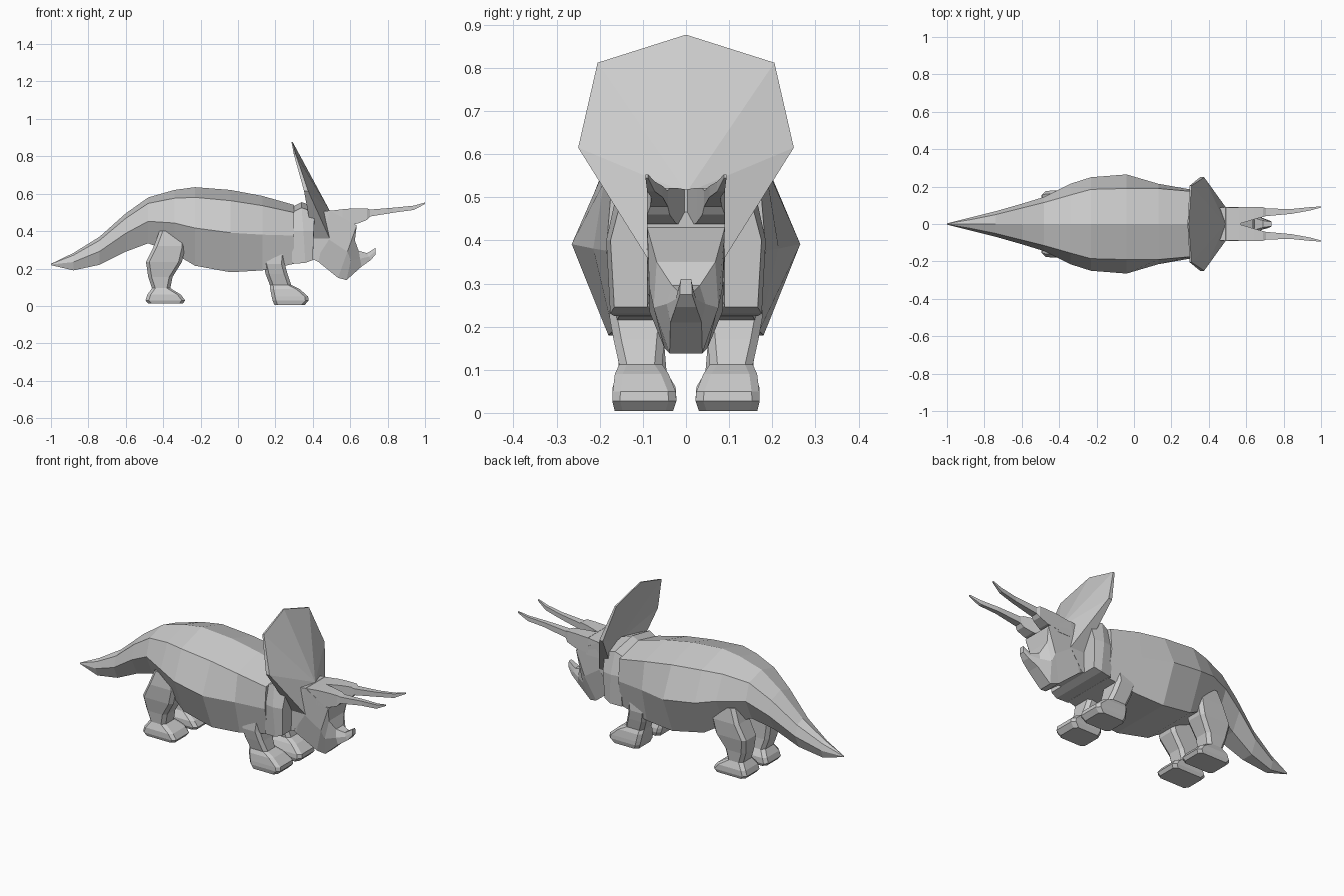
import bpy, bmesh
from mathutils import Vector


def make(name, verts, faces):
    mesh = bpy.data.meshes.new(name)
    mesh.from_pydata([Vector(v) for v in verts], [], faces)
    bm = bmesh.new()
    bm.from_mesh(mesh)
    bmesh.ops.remove_doubles(bm, verts=bm.verts, dist=0.0005)
    bmesh.ops.recalc_face_normals(bm, faces=bm.faces)
    bm.to_mesh(mesh)
    bm.free()
    ob = bpy.data.objects.new(name, mesh)
    bpy.context.collection.objects.link(ob)
    return ob


def loft(name, rings):
    n = len(rings[0])
    verts = [p for r in rings for p in r]
    faces = []
    for i in range(len(rings) - 1):
        for j in range(n):
            k = (j + 1) % n
            faces.append((i * n + j, i * n + k, (i + 1) * n + k, (i + 1) * n + j))
    last = (len(rings) - 1) * n
    faces += [tuple(range(n)), tuple(range(last, last + n))]
    return make(name, verts, faces)


def mirrored(half):
    return half + [(x, -y, z) for x, y, z in reversed(half) if y > 1e-6]


def flip(ring, s):
    return [(x, y * s, z) for x, y, z in ring]


# Body and tail: x, top z, bottom z, half width, upper half width, lower half width
body = [
    (-1.0, .225, .218, .003, .002, .002),
    (-.88, .283, .19, .033, .022, .018),
    (-.74, .37, .22, .068, .05, .035),
    (-.60, .495, .29, .108, .085, .055),
    (-.48, .58, .335, .145, .115, .09),
    (-.34, .62, .28, .215, .155, .13),
    (-.23, .635, .215, .25, .185, .165),
    (-.04, .62, .18, .265, .19, .18),
    (.13, .588, .19, .215, .19, .17),
    (.30, .54, .225, .185, .175, .155),
]
rings = []
for x, t, b, w, u, l in body:
    h = t - b
    rings.append(mirrored([(x, 0, t), (x, u, t - .13 * h), (x, w, b + .48 * h), (x, l, b)]))
loft("body", rings)

# Neck collar, leaning slightly forward towards the bottom
collar = []
for xt, xb, t, b, w in [(.29, .29, .53, .225, .175), (.34, .36, .555, .23, .185), (.41, .40, .53, .245, .175)]:
    collar.append(mirrored([(xt, 0, t), (xt, w * .85, t - .03), ((xt + xb) / 2, w, .40), (xb, w * .95, b)]))
loft("neck_collar", collar)

# Neck frill: front x, y, z, thickness towards the back
outline = [(.292, 0, .877, .006), (.308, .205, .812, .01), (.375, .25, .615, .022),
           (.49, .09, .36, .09), (.415, .09, .245, .03)]
outline += [(x, -y, z, d) for x, y, z, d in reversed(outline) if y > 0]
n = len(outline)
verts = [(x, y, z) for x, y, z, d in outline] + [(x - d, y, z) for x, y, z, d in outline]
verts += [(.49, 0, .51), (.42, 0, .51)]
faces = []
for i in range(n):
    j = (i + 1) % n
    faces += [(i, j, 2 * n), (n + i, n + j, 2 * n + 1), (i, j, n + j, n + i)]
make("neck_frill", verts, faces)

# Head and beak: top x, z, half width; bottom x, z, half width; middle half width
head = [
    (.42, .50, .085, .40, .25, .08, .088),
    (.49, .51, .09, .43, .235, .085, .09),
    (.635, .43, .09, .535, .15, .05, .085),
    (.625, .35, .068, .58, .138, .038, .075),
    (.645, .295, .032, .66, .21, .036, .045),
    (.69, .282, .018, .71, .245, .024, .024),
    (.735, .31, .012, .735, .275, .014, .014),
]
loft("head", [mirrored([(xt, wt, zt), ((xt + xb) / 2, wm, (zt + zb) / 2), (xb, wb, zb)])
              for xt, zt, wt, xb, zb, wb, wm in head])

# Brow block behind the horns
loft("brow", [[(x, -.09, .42), (x, .09, .42), (x, .088, z), (x, -.088, z)]
              for x, z in [(.46, .505), (.57, .518)]])

# Brow horns: x, inner y, outer y, low z, high z
horn = [
    (.56, .0, .09, .43, .518), (.64, .024, .09, .44, .522), (.69, .038, .09, .46, .522),
    (.705, .042, .083, .478, .515), (.84, .054, .08, .50, .526),
    (.94, .072, .09, .513, .536), (1.0, .088, .094, .545, .553),
]
# Legs: z, back x, front x, inner y, outer y
front_leg = [
    (.004, .195, .355, .03, .165), (.028, .185, .378, .022, .171), (.05, .18, .375, .024, .17),
    (.09, .172, .33, .04, .165), (.112, .17, .285, .055, .155),
    (.17, .148, .265, .05, .168), (.225, .135, .25, .045, .178), (.32, .13, .26, .05, .17),
]
hind_leg = [
    (.012, -.48, -.295, .03, .165), (.03, -.495, -.283, .022, .171), (.06, -.485, -.305, .024, .17),
    (.095, -.46, -.362, .045, .155), (.155, -.48, -.35, .05, .16),
    (.235, -.492, -.30, .05, .175), (.32, -.45, -.28, .05, .18), (.40, -.42, -.29, .05, .17),
]


def leg_ring(z, a, b, c, d):
    k = .018  # chamfered corners
    return [(a + k, c, z), (b - k, c, z), (b, c + k, z), (b, d - k, z),
            (b - k, d, z), (a + k, d, z), (a, d - k, z), (a, c + k, z)]


for side, s in (("left", 1), ("right", -1)):
    loft("horn_" + side, [flip([(x, a, lo), (x, b, lo), (x, b, hi), (x, a, hi)], s)
                          for x, a, b, lo, hi in horn])
    loft("front_leg_" + side, [flip(leg_ring(*r), s) for r in front_leg])
    loft("hind_leg_" + side, [flip(leg_ring(*r), s) for r in hind_leg])
